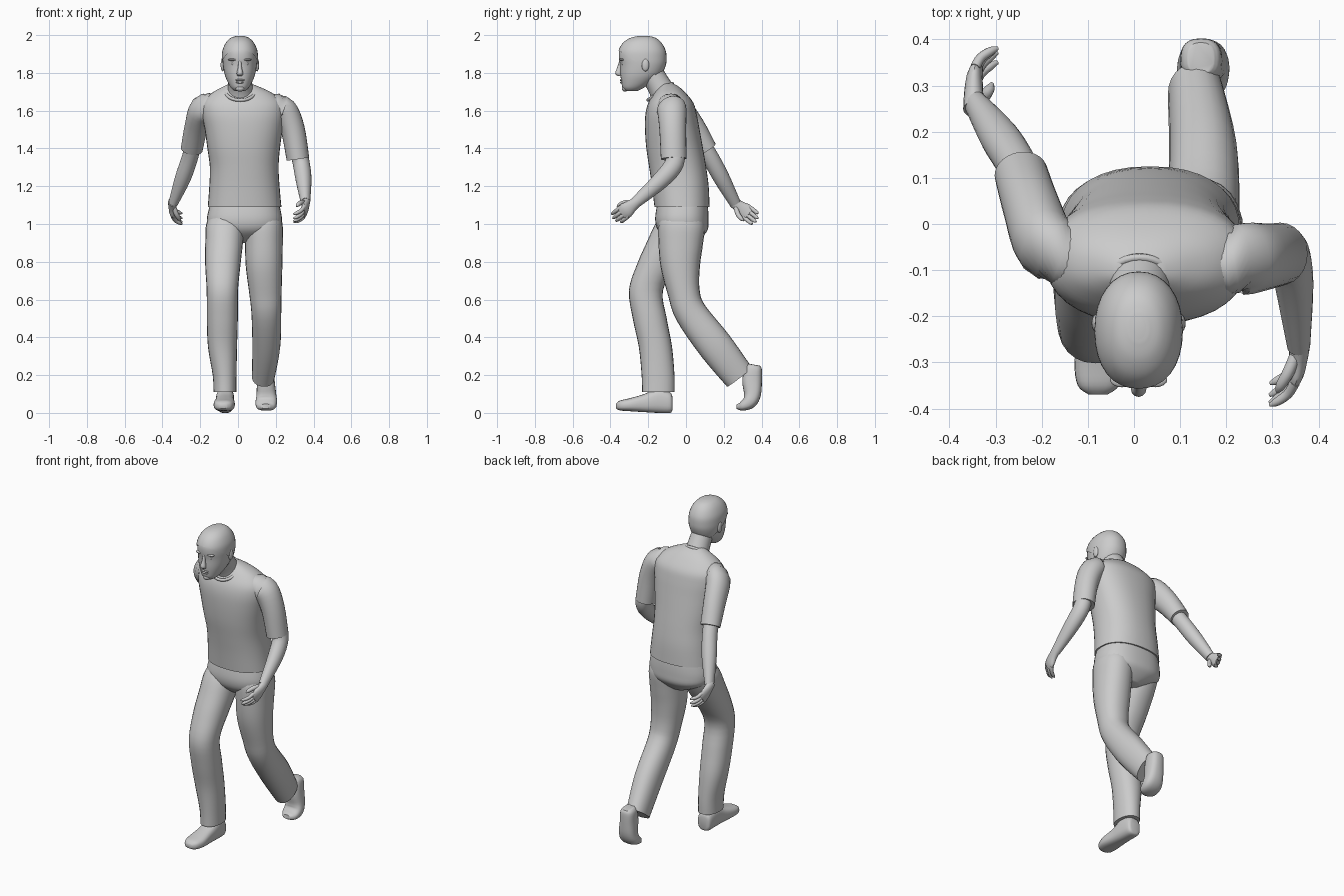
import bpy, bmesh, math
from mathutils import Vector

X, Z = Vector((1, 0, 0)), Vector((0, 0, 1))


def finish(bm, name, angle=45):
    bmesh.ops.recalc_face_normals(bm, faces=bm.faces)
    me = bpy.data.meshes.new(name)
    bm.to_mesh(me)
    bm.free()
    ob = bpy.data.objects.new(name, me)
    bpy.context.collection.objects.link(ob)
    bpy.ops.object.select_all(action='DESELECT')
    ob.select_set(True)
    bpy.context.view_layer.objects.active = ob
    bpy.ops.object.shade_smooth_by_angle(angle=math.radians(angle))
    return ob


def smooth_rows(rows, steps):
    # Catmull-Rom interpolation of (x, y, z, half width, half depth) rows
    r = [Vector(q) for q in rows]
    r = [r[0]] + r + [r[-1]]
    out = []
    for i in range(1, len(r) - 2):
        p0, p1, p2, p3 = r[i - 1:i + 3]
        for s in range(steps):
            t = s / steps
            out.append(0.5 * (2 * p1 + (p2 - p0) * t + (2 * p0 - 5 * p1 + 4 * p2 - p3) * t * t
                              + (3 * p1 - p0 - 3 * p2 + p3) * t ** 3))
    return out + [r[-1]]


def loft(name, rows, side=X, axis=None, power=2.0, n=24, steps=4, cut=None):
    pts = smooth_rows(rows, steps)
    c = [Vector(p[:3]) for p in pts]
    bm = bmesh.new()
    rings = []
    for i, p in enumerate(pts):
        t = axis or (c[min(i + 1, len(c) - 1)] - c[max(i - 1, 0)]).normalized()
        u = (side - t * side.dot(t)).normalized()
        v = t.cross(u)
        ring = []
        for k in range(n):
            a = 2 * math.pi * k / n
            ca, sa = math.cos(a), math.sin(a)
            e = 2 / power
            ring.append(bm.verts.new(
                c[i] + u * max(p[3], .001) * math.copysign(abs(ca) ** e, ca)
                + v * max(p[4], .001) * math.copysign(abs(sa) ** e, sa)))
        rings.append(ring)
    for a, b in zip(rings, rings[1:]):
        for k in range(n):
            bm.faces.new((a[k], a[(k + 1) % n], b[(k + 1) % n], b[k]))
    bm.faces.new(rings[0])
    bm.faces.new(rings[-1])
    if cut:
        bmesh.ops.bisect_plane(bm, geom=bm.verts[:] + bm.edges[:] + bm.faces[:],
                               plane_co=cut[0], plane_no=cut[1], clear_inner=True)
    return finish(bm, name)


def span(rows, grow=0.0):
    # (centre x, z, front y, back y, half width) -> loft rows
    return [(x, (f + b) / 2, z, w + grow, (b - f) / 2 + grow) for x, z, f, b, w in rows]


def ball(name, loc, size):
    bm = bmesh.new()
    bmesh.ops.create_uvsphere(bm, u_segments=16, v_segments=10, radius=1)
    for v in bm.verts:
        v.co = Vector(loc) + Vector([a * b for a, b in zip(v.co, size)])
    return finish(bm, name, 60)


# Shirt body and collar
loft("shirt", span([
    (.035, 1.09, -.167, .125, .195), (.034, 1.2, -.18, .12, .186),
    (.033, 1.3, -.195, .107, .182), (.03, 1.4, -.21, .09, .192),
    (.03, 1.5, -.217, .072, .206), (.028, 1.58, -.215, .057, .218),
    (.026, 1.64, -.2, .04, .212), (.022, 1.69, -.17, .002, .165),
    (.016, 1.725, -.145, -.035, .1), (.012, 1.745, -.13, -.07, .05)]),
    axis=Z, power=2.3, n=36)
bpy.ops.mesh.primitive_torus_add(location=(.012, -.137, 1.7), rotation=(.6, 0, 0),
                                 major_radius=.078, minor_radius=.009,
                                 major_segments=32, minor_segments=8)
bpy.context.object.name = "collar"
bpy.ops.object.shade_smooth()

# Neck
loft("neck", [(.012, -.10, 1.65, .08, .078), (.012, -.13, 1.71, .067, .066),
              (.011, -.17, 1.78, .062, .062), (.01, -.2, 1.84, .062, .06)])

# Head and hair cap
head = [(.01, 1.703, -.318, -.26, .026), (.01, 1.72, -.335, -.225, .046),
        (.01, 1.75, -.342, -.18, .064), (.01, 1.79, -.347, -.135, .08),
        (.01, 1.84, -.349, -.112, .089), (.01, 1.88, -.355, -.108, .091),
        (.01, 1.92, -.352, -.113, .087), (.01, 1.96, -.328, -.135, .069),
        (.01, 1.985, -.29, -.165, .044), (.01, 1.995, -.25, -.2, .016)]
loft("head", span(head), axis=Z, power=2.15, n=32)
loft("hair", span(head, .005), axis=Z, power=2.15, n=32,
     cut=((.01, -.36, 1.922), (0, .55, .83)))

# Face details
loft("nose", [(.01, -.345, 1.87, .007, .006), (.01, -.352, 1.83, .01, .012),
              (.01, -.357, 1.797, .017, .018), (.01, -.348, 1.783, .011, .012)],
     axis=Z, n=12)
ball("upper_lip", (.01, -.339, 1.762), (.025, .012, .006))
ball("lower_lip", (.01, -.337, 1.75), (.021, .012, .007))
ball("chin", (.01, -.322, 1.718), (.024, .018, .017))
for s, label in ((-1, "right"), (1, "left")):
    ball(label + "_eye", (.01 + s * .034, -.331, 1.848), (.014, .012, .008))
    ball(label + "_brow", (.01 + s * .036, -.338, 1.87), (.026, .016, .007))
    ball(label + "_ear", (.01 + s * .091, -.215, 1.842), (.011, .02, .034))

# Trouser seat
loft("trouser_seat", span([
    (.035, 1.13, -.145, .11, .175), (.035, 1.08, -.157, .117, .189),
    (.034, 1.02, -.163, .119, .199), (.033, .97, -.15, .115, .185),
    (.034, .93, -.11, .085, .12), (.035, .9, -.06, .05, .05)]),
    axis=Z, power=2.4, n=36)

# Trouser legs: the right steps forward, the left trails with a bent knee
loft("right_trouser_leg", [
    (-.06, -.03, 1.06, .075, .09), (-.068, -.045, 1.0, .1, .118),
    (-.073, -.085, .91, .1, .12), (-.08, -.15, .79, .094, .108),
    (-.083, -.212, .65, .083, .09), (-.083, -.192, .5, .082, .09),
    (-.082, -.162, .35, .077, .088), (-.071, -.148, .2, .063, .087),
    (-.069, -.146, .11, .06, .086)], axis=Z, power=2.2)
loft("left_trouser_leg", [
    (.13, -.02, 1.06, .075, .09), (.135, -.022, 1.0, .1, .122),
    (.137, -.028, .9, .1, .118), (.138, -.03, .78, .097, .105),
    (.145, -.012, .64, .086, .085), (.15, .025, .53, .079, .085),
    (.15, .155, .355, .074, .093), (.133, .283, .19, .06, .083)], power=2.2)

# Shoes
loft("right_shoe", [
    (-.068, -.072, .05, .028, .035), (-.068, -.085, .055, .043, .055),
    (-.068, -.15, .065, .048, .065), (-.07, -.22, .052, .05, .048),
    (-.073, -.3, .043, .056, .034), (-.077, -.35, .039, .045, .026),
    (-.078, -.37, .036, .02, .013)], axis=Vector((0, -1, 0)), power=2.7)
loft("left_shoe", [
    (.145, .36, .255, .028, .034), (.145, .357, .235, .043, .045),
    (.147, .35, .17, .047, .052), (.15, .352, .1, .052, .045),
    (.15, .335, .058, .057, .038), (.147, .295, .035, .05, .024),
    (.146, .268, .035, .022, .012)], power=2.6)

# Sleeves
loft("right_sleeve", [
    (-.13, -.07, 1.61, .07, .08), (-.19, -.045, 1.605, .068, .08),
    (-.222, .035, 1.51, .062, .068), (-.245, .11, 1.395, .058, .055)])
loft("left_sleeve", [
    (.19, -.085, 1.61, .07, .08), (.245, -.075, 1.6, .07, .078),
    (.29, -.07, 1.5, .064, .071), (.317, -.065, 1.345, .06, .068)])

# Forearms
loft("right_forearm", [
    (-.235, .08, 1.43, .043, .044), (-.255, .13, 1.35, .043, .045),
    (-.293, .19, 1.24, .042, .043), (-.343, .26, 1.11, .025, .03)])
loft("left_forearm", [
    (.318, -.06, 1.4, .045, .05), (.335, -.062, 1.32, .045, .05),
    (.347, -.13, 1.235, .042, .046), (.357, -.265, 1.115, .025, .03)])


def hand(label, wrist, d, thumb, inward):
    w, d, th = Vector(wrist), Vector(d).normalized(), Vector(thumb).normalized()
    inn = Vector((inward, 0, 0))

    def row(along, across, curl, a, b):
        return (*(w + d * along + th * across + inn * curl), a, b)
    loft(label + "_palm", [row(-.02, 0, 0, .028, .024), row(.02, 0, 0, .032, .021),
                           row(.06, 0, .003, .042, .018), row(.088, 0, .01, .036, .013)],
         side=th, n=16)
    for i, length in enumerate((.062, .072, .068, .052)):
        o = .031 - i * .021
        loft(f"{label}_finger_{i + 1}", [
            row(.07, o, .005, .011, .011), row(.07 + length * .5, o, .018, .0105, .0105),
            row(.07 + length * .85, o, .04, .0095, .0095),
            row(.07 + length, o, .056, .004, .004)], side=th, n=10)
    loft(label + "_thumb", [
        row(.01, .015, .008, .013, .013), row(.04, .036, .022, .013, .013),
        row(.068, .044, .036, .011, .011), row(.085, .045, .042, .004, .004)],
        side=d.cross(th), n=10)


# Hands
hand("right_hand", (-.347, .265, 1.105), (-.03, .78, -.6), (0, -.6, -.78), 1)
hand("left_hand", (.358, -.27, 1.11), (-.06, -.78, -.62), (0, -.62, .78), -1)
